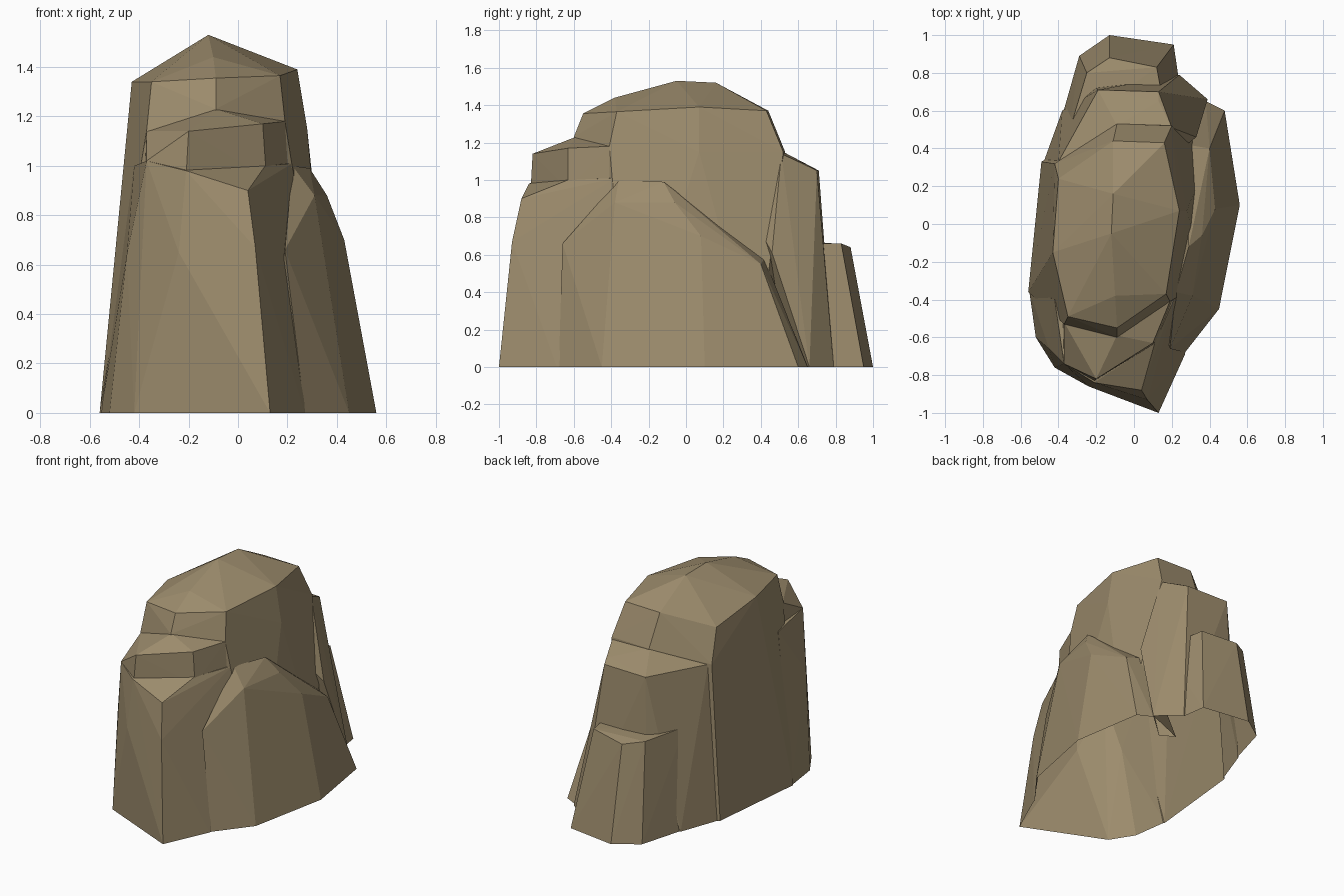
import bpy, bmesh

# One flat stone colour
stone = bpy.data.materials.new("tan stone")
stone.diffuse_color = (0.335, 0.262, 0.152, 1)


def chunk(name, points):
    """Convex faceted block of rock around a few corner points."""
    bm = bmesh.new()
    for p in points:
        bm.verts.new(p)
    bmesh.ops.convex_hull(bm, input=bm.verts[:])
    loose = [v for v in bm.verts if not v.link_faces]
    bmesh.ops.delete(bm, geom=loose, context='VERTS')
    bmesh.ops.recalc_face_normals(bm, faces=bm.faces[:])
    me = bpy.data.meshes.new(name)
    bm.to_mesh(me)
    bm.free()
    me.materials.append(stone)
    ob = bpy.data.objects.new(name, me)
    bpy.context.collection.objects.link(ob)
    return ob


# Tall central mass with the domed crown
rock = chunk("rock", [
    (-.12, -.05, 1.53), (-.11, .16, 1.52), (-.10, -.38, 1.44),
    (.17, -.37, 1.365), (-.09, -.55, 1.355), (-.35, -.49, 1.34),
    (-.43, -.15, 1.34), (-.40, .24, 1.27), (-.11, .44, 1.37),
    (.16, .43, 1.37), (.24, .07, 1.39), (.28, .07, 1.15),
    (-.09, -.60, 1.23), (-.37, -.53, 1.14), (.19, -.41, 1.18),
    (-.09, .53, 1.15), (.20, .52, 1.15), (-.42, .32, 1.05),
    (-.56, -.36, 0), (-.49, .33, 0), (.38, -.30, 0), (.40, .38, 0),
    (0, .60, 0), (-.10, -.70, 0)])

# Upper front step
front_step = chunk("front_step", [
    (-.37, -.74, 1.02), (-.20, -.82, 1.14), (.10, -.63, 1.17),
    (.19, -.41, 1.18), (-.09, -.59, 1.23), (-.37, -.52, 1.14),
    (-.21, -.83, .96), (.115, -.63, .95), (.21, -.40, .90),
    (-.38, -.50, .90), (0, -.30, 1.1)])

# Front prow, ending in a sharp vertical ridge
front_prow = chunk("front_prow", [
    (.13, -1, 0), (-.42, -.76, 0), (-.52, -.60, 0), (-.555, -.35, 0),
    (.27, -.69, 0), (.31, -.38, 0), (.07, -.93, .67), (-.24, -.86, .65),
    (-.45, -.66, .64), (.04, -.88, .90), (-.21, -.84, .98),
    (.11, -.63, 1.0), (-.37, -.74, 1.02), (-.42, -.40, 1.0),
    (.22, -.38, 1.01)])

# Upper back step
back_step = chunk("back_step", [
    (-.19, .71, 1.05), (.13, .70, 1.05), (.13, .65, 1.08),
    (.20, .51, 1.14), (-.09, .52, 1.15), (-.40, .33, 1.05),
    (0, .2, 1.1), (.12, .71, .66), (-.2, .72, .66), (.33, .46, .61),
    (.24, .79, 0), (.39, .66, 0), (-.38, .60, 0), (-.485, .31, 0)])

# Low back ledge
back_ledge = chunk("back_ledge", [
    (-.25, .80, .66), (-.13, .88, .64), (.12, .83, .66),
    (-.34, .50, .67), (.18, .50, .66), (.21, .95, 0), (-.13, 1, 0),
    (-.29, .89, 0), (-.375, .59, 0), (.235, .78, 0)])

# Sloping buttress along the right side
right_buttress = chunk("right_buttress", [
    (.27, -.68, 0), (.45, -.45, 0), (.56, .10, 0), (.48, .60, 0),
    (.38, .65, 0), (.19, -.66, .66), (.22, -.36, 1.0), (.31, -.38, .88),
    (.29, -.12, .99), (.36, -.06, .88), (.43, .08, .70), (.40, .40, .55),
    (.32, .10, .76), (.28, .42, .58), (.10, -.30, 0), (.10, .40, 0)])

# Fuse all blocks into one stone
bpy.context.view_layer.objects.active = rock
for part in (front_prow, front_step, back_step, back_ledge, right_buttress):
    mod = rock.modifiers.new("fuse", 'BOOLEAN')
    mod.operation = 'UNION'
    mod.solver = 'EXACT'
    mod.object = part
    bpy.ops.object.modifier_apply(modifier=mod.name)
    bpy.data.objects.remove(part)

# Open underside, flat facets
bm = bmesh.new()
bm.from_mesh(rock.data)
bm.normal_update()
under = [f for f in bm.faces if all(v.co.z < 0.001 for v in f.verts)]
bmesh.ops.delete(bm, geom=under, context='FACES')
for f in bm.faces:
    f.smooth = False
    f.material_index = 0
bm.to_mesh(rock.data)
bm.free()
